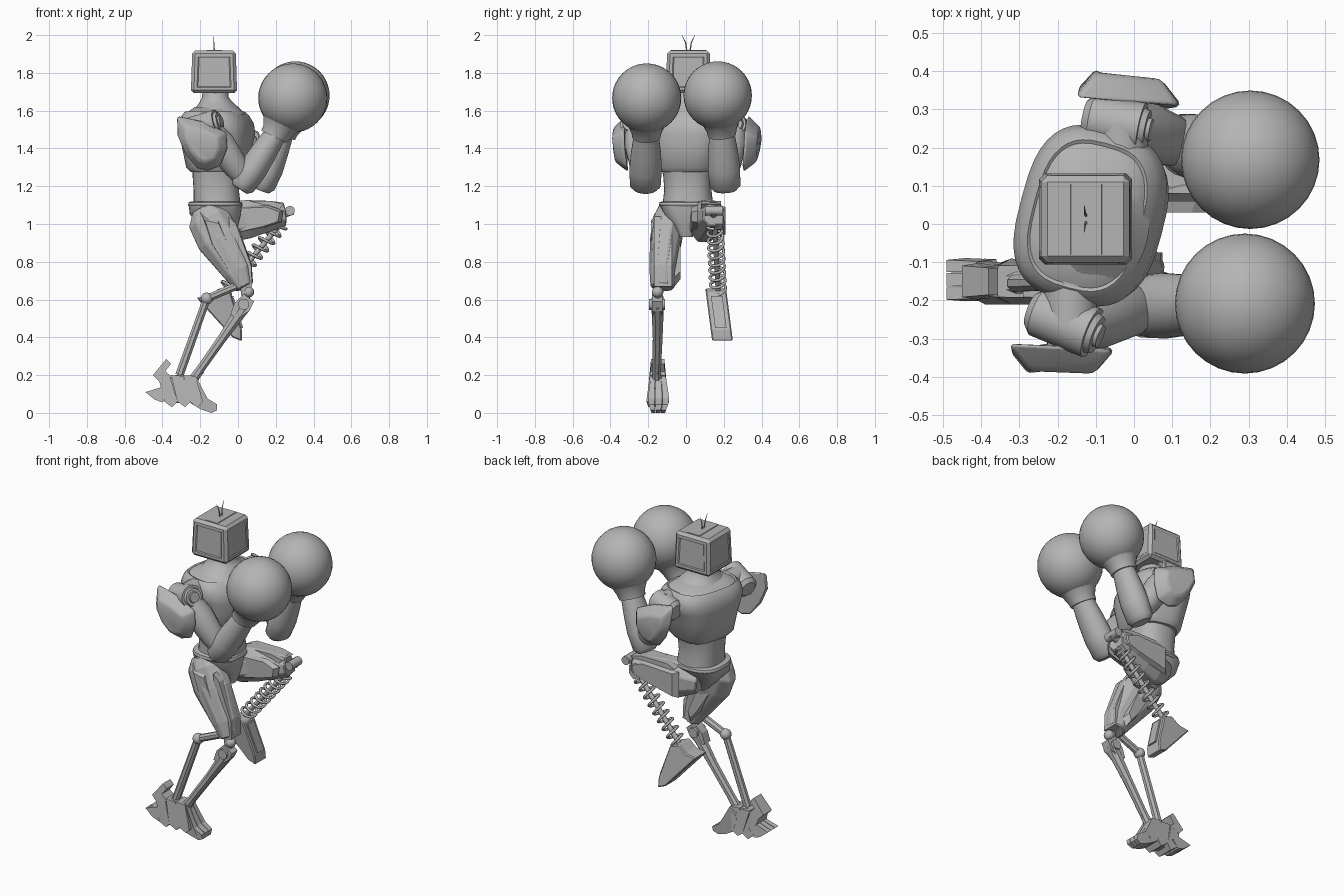
import bpy, bmesh, math
from mathutils import Vector, Matrix

cube = bpy.data.objects.get("Cube")
if cube:
    bpy.data.objects.remove(cube, do_unlink=True)

GREY = (0.46, 0.46, 0.46, 1)
metal = bpy.data.materials.new("plain grey")
metal.use_nodes = True
metal.diffuse_color = GREY
metal.node_tree.nodes["Principled BSDF"].inputs["Base Color"].default_value = GREY


def finish(name, bm, smooth=None, bevel=0):
    bmesh.ops.recalc_face_normals(bm, faces=bm.faces[:])
    me = bpy.data.meshes.new(name)
    bm.to_mesh(me)
    bm.free()
    ob = bpy.data.objects.new(name, me)
    bpy.context.collection.objects.link(ob)
    me.materials.append(metal)
    if bevel:
        mod = ob.modifiers.new("bevel", "BEVEL")
        mod.width = bevel
        mod.segments = 2 if smooth else 1
    if smooth:
        bpy.ops.object.select_all(action="DESELECT")
        ob.select_set(True)
        bpy.context.view_layer.objects.active = ob
        bpy.ops.object.shade_smooth_by_angle(angle=math.radians(smooth))
    return ob


def skin(name, rings, smooth=None, bevel=0):
    """Join closed rings of points into a capped skin."""
    bm = bmesh.new()
    loops = [[bm.verts.new(p) for p in ring] for ring in rings]
    n = len(loops[0])
    for a, b in zip(loops, loops[1:]):
        for i in range(n):
            j = (i + 1) % n
            bm.faces.new((a[i], a[j], b[j], b[i]))
    bm.faces.new(loops[0])
    bm.faces.new(loops[-1])
    return finish(name, bm, smooth, bevel)


def limb(name, stations, sides=20, smooth=40, bevel=0):
    """Stations are x, y, z, radius in the side plane, radius across."""
    pts = [Vector(s[:3]) for s in stations]
    axis = (pts[-1] - pts[0]).normalized()
    ref = Vector((0, 1, 0)) if abs(axis.y) < 0.8 else Vector((1, 0, 0))
    u = axis.cross(ref).normalized()
    v = axis.cross(u)
    rings = []
    for p, s in zip(pts, stations):
        rings.append([p + u * s[3] * math.cos(t) + v * s[-1] * math.sin(t)
                      for t in ((i + 0.5) * math.tau / sides for i in range(sides))])
    return skin(name, rings, smooth, bevel)


def rod(name, a, b, r, r2=None, sides=12, smooth=40):
    return limb(name, [(*a, r), (*b, r2 or r)], sides, smooth)


def ball(name, c, r):
    bm = bmesh.new()
    bmesh.ops.create_uvsphere(bm, u_segments=32, v_segments=20, radius=r,
                              matrix=Matrix.Translation(c))
    return finish(name, bm, 60)


def body(name, levels, yaw=0, power=2.6, smooth=40):
    """Levels are z, centre x, centre y, half depth, half width."""
    rings = []
    turn = Matrix.Rotation(math.radians(yaw), 3, "Z")
    for z, cx, cy, hx, hy in levels:
        ring = []
        for i in range(40):
            c, s = math.cos(i * math.tau / 40), math.sin(i * math.tau / 40)
            q = turn @ Vector((math.copysign(abs(c) ** (2 / power), c) * hx,
                               math.copysign(abs(s) ** (2 / power), s) * hy, 0))
            ring.append(q + Vector((cx, cy, z)))
        rings.append(ring)
    return skin(name, rings, smooth)


def slab(name, outline, y0, y1, shrink=1, smooth=None, bevel=0):
    """Side outline (x, z) drawn across from y0 to y1, shrunk at y1."""
    mx = sum(p[0] for p in outline) / len(outline)
    mz = sum(p[1] for p in outline) / len(outline)
    rings = [[(x, y0, z) for x, z in outline],
             [(mx + (x - mx) * shrink, y1, mz + (z - mz) * shrink) for x, z in outline]]
    return skin(name, rings, smooth, bevel)


# Head: chamfered box with a shallow panel on every upright side
bm = bmesh.new()
bmesh.ops.create_cube(bm, size=1)
for v in bm.verts:
    k = 1 if v.co.z < 0 else 0.94
    v.co = Vector((-0.127 + v.co.x * 0.245 * k, 0.013 + v.co.y * 0.24 * k, 1.805 + v.co.z * 0.225))
bmesh.ops.bevel(bm, geom=bm.edges[:], offset=0.016, segments=1, affect="EDGES")
bm.normal_update()
panels = [f for f in bm.faces if abs(f.normal.z) < 0.3 and f.calc_area() > 0.02]
for f in panels:
    bmesh.ops.inset_individual(bm, faces=[f], thickness=0.022)
    bmesh.ops.inset_individual(bm, faces=[f], thickness=0.008, depth=-0.004)
finish("head", bm)
slab("head_top_ridge", [(-0.17, 1.91), (-0.08, 1.91), (-0.085, 1.921), (-0.165, 1.921)], -0.08, 0.105)
for s in (-1, 1):
    limb("antenna", [(-0.125, 0.013 + s * 0.008, 1.91, 0.004), (-0.128, 0.013 + s * 0.015, 1.96, 0.003),
                     (-0.13, 0.013 + s * 0.034, 2.0, 0.001)], 6)

# Torso
body("neck", [(1.58, -0.11, 0.01, 0.15, 0.18), (1.615, -0.11, 0.01, 0.115, 0.135),
              (1.645, -0.115, 0.01, 0.088, 0.095), (1.67, -0.12, 0.01, 0.07, 0.075),
              (1.71, -0.12, 0.01, 0.068, 0.07)], power=2.1)
body("chest", [(1.275, -0.11, 0.01, 0.13, 0.15), (1.3, -0.11, 0.01, 0.155, 0.17),
               (1.4, -0.11, 0.015, 0.175, 0.19), (1.48, -0.11, 0.02, 0.188, 0.218),
               (1.53, -0.115, 0.022, 0.185, 0.232), (1.575, -0.12, 0.022, 0.163, 0.218),
               (1.595, -0.122, 0.022, 0.143, 0.195), (1.59, -0.122, 0.022, 0.137, 0.186),
               (1.62, -0.118, 0.02, 0.1, 0.13)], yaw=-15, power=2.9)
body("waist", [(1.09, -0.11, 0.01, 0.125, 0.135), (1.18, -0.115, 0.01, 0.12, 0.125),
               (1.25, -0.115, 0.01, 0.125, 0.13), (1.3, -0.11, 0.01, 0.13, 0.14)], power=2.4)
body("belt", [(1.09, -0.12, 0.005, 0.14, 0.14), (1.1, -0.12, 0.005, 0.145, 0.148),
              (1.115, -0.12, 0.005, 0.14, 0.145), (1.12, -0.12, 0.005, 0.125, 0.13)])
body("pelvis", [(0.93, -0.08, 0.0, 0.06, 0.035), (0.99, -0.1, 0.0, 0.1, 0.07),
                (1.05, -0.12, 0.0, 0.135, 0.12), (1.095, -0.12, 0.005, 0.14, 0.14)], power=3)

# Arms: side, sign, drum back, drum front, elbow, wrist, glove centre, glove radius, pad shift
PAD = [(-0.33, 1.58), (-0.325, 1.47), (-0.285, 1.37), (-0.22, 1.29), (-0.16, 1.275),
       (-0.09, 1.3), (-0.05, 1.4), (-0.055, 1.49), (-0.19, 1.55)]
ARMS = [("right", -1, (-0.25, -0.23, 1.5), (-0.11, -0.285, 1.54),
         (0.04, -0.215, 1.23), (0.195, -0.21, 1.47), (0.29, -0.208, 1.667), 0.183, 0),
        ("left", 1, (-0.11, 0.275, 1.51), (0.02, 0.25, 1.53),
         (0.14, 0.205, 1.23), (0.235, 0.19, 1.48), (0.304, 0.168, 1.68), 0.181, 0.175)]
for side, s, back, front, el, wr, gl, r, shift in ARMS:
    B, F, E, W, G = map(Vector, (back, front, el, wr, gl))
    out = (F - B).normalized()
    S = B.lerp(F, 0.6)
    limb(side + "_shoulder_drum", [(*(B - out * 0.02), 0.045), (*B, 0.065), (*F, 0.068)], 24)
    rod(side + "_shoulder_ring", F, F + out * 0.015, 0.055, 0.05, 24)
    rod(side + "_shoulder_cap", F, F + out * 0.025, 0.034, 0.03, 24)
    rod(side + "_shoulder_root", S, (S.x, s * 0.14, S.z), 0.07)
    limb(side + "_upper_arm", [(*S, 0.06), (*S.lerp(E, 0.35), 0.08), (*S.lerp(E, 0.75), 0.068), (*E, 0.05)])
    pad = slab(side + "_shoulder_pad", [(x + shift, z) for x, z in PAD], s * 0.338, s * 0.397, 0.62, 50, 0.014)
    for vert in pad.data.vertices:
        vert.co.y -= 0.14 * (vert.co.x - shift + 0.19) if s > 0 else 0
        vert.co.y -= s * 0.2 * abs(vert.co.z - 1.44)
    rod(side + "_pad_mount", S - Vector((0, 0, 0.05)), (S.x - 0.02, s * 0.35, 1.44), 0.05, 0.05)
    D = (W - E).normalized()
    limb(side + "_forearm", [(*(E - D * 0.055), 0.045, 0.06), (*(E - D * 0.03), 0.068, 0.082),
                             (*E.lerp(W, 0.25), 0.076, 0.086), (*E.lerp(W, 0.6), 0.07, 0.08), (*W, 0.06, 0.066)], 24)
    limb(side + "_glove_cuff", [(*(W - D * 0.01), 0.075), (*(W + D * 0.02), 0.08),
                                (*W.lerp(G, 0.35), 0.105), (*W.lerp(G, 0.6), 0.15)], 24)
    ball(side + "_glove", gl, r)

# Standing right leg
limb("right_thigh", [(-0.18, -0.085, 1.09, 0.07, 0.06), (-0.16, -0.09, 1.03, 0.115, 0.085),
                     (-0.1, -0.105, 0.92, 0.125, 0.085), (0.0, -0.125, 0.75, 0.085, 0.07),
                     (0.035, -0.125, 0.665, 0.052, 0.065)], 10, None, 0.006)
for y0, y1 in ((-0.15, -0.185), (-0.06, -0.03)):
    slab("thigh_side_plate", [(-0.2, 1.06), (-0.11, 1.04), (-0.03, 0.86), (0.03, 0.72),
                              (0.01, 0.67), (-0.05, 0.74), (-0.15, 0.9)], y0, y1, 0.8)
slab("thigh_front_plate", [(-0.05, 1.04), (-0.01, 1.0), (0.07, 0.78), (0.075, 0.67), (0.03, 0.66), (-0.04, 0.9)],
     -0.17, -0.075, 1)
rod("knee_post", (0.03, -0.15, 0.69), (0.045, -0.15, 0.58), 0.022)
ball("knee_ball", (0.055, -0.15, 0.64), 0.03)
rod("knee_axle", (0.03, -0.195, 0.575), (0.03, -0.11, 0.575), 0.03)
slab("knee_block", [(-0.02, 0.58), (0.03, 0.63), (0.085, 0.59), (0.06, 0.54), (0.0, 0.5), (-0.04, 0.52)], -0.18, -0.125)
rod("knee_link", (0.01, -0.15, 0.68), (-0.165, -0.15, 0.605), 0.022, sides=8)
ball("link_joint", (-0.165, -0.15, 0.605), 0.032)
rod("rear_shin_rod", (-0.165, -0.15, 0.605), (-0.31, -0.155, 0.2), 0.022, 0.024, 8)
limb("main_shin", [(0.03, -0.15, 0.56, 0.038, 0.035), (-0.08, -0.15, 0.4, 0.026, 0.028),
                   (-0.2, -0.155, 0.23, 0.024, 0.024), (-0.27, -0.155, 0.13, 0.032, 0.03)], 8, None)
rod("shin_piston", (0.06, -0.15, 0.56), (-0.23, -0.15, 0.2), 0.012, sides=8)

# Right foot: core, toes, heel and fins, narrowing toward the ankle and the sole
foot = [slab("foot_core", [(-0.41, 0.11), (-0.39, 0.18), (-0.3, 0.21), (-0.23, 0.17), (-0.24, 0.06), (-0.34, 0.05)],
             -0.195, -0.115, bevel=0.01)]
for y, w in ((-0.185, 0.034), (-0.145, 0.038), (-0.106, 0.034)):
    foot.append(slab("toe", [(-0.27, 0.17), (-0.22, 0.19), (-0.19, 0.13), (-0.16, 0.075), (-0.11, 0.045),
                             (-0.11, 0.015), (-0.14, 0.0), (-0.2, 0.02), (-0.25, 0.05)], y - w / 2, y + w / 2))
    foot.append(slab("heel_spur", [(-0.49, 0.11), (-0.41, 0.135), (-0.36, 0.1), (-0.4, 0.055), (-0.44, 0.07)],
                     y - w / 2, y + w / 2))
for x in (-0.37, -0.3, -0.235):
    foot.append(slab("foot_plate", [(x - 0.055, 0.2), (x + 0.01, 0.195), (x + 0.05, 0.06), (x + 0.02, 0.03),
                                    (x - 0.02, 0.06)], -0.21, -0.09))
foot.append(slab("ankle_fin", [(-0.45, 0.2), (-0.38, 0.285), (-0.355, 0.26), (-0.385, 0.22), (-0.35, 0.19), (-0.41, 0.16)],
                 -0.21, -0.09))
for ob in foot:
    for vert in ob.data.vertices:
        z = vert.co.z
        pinch = 1 - 2.6 * min(max(z - 0.08, 0), 0.16) - 6 * max(0.06 - z, 0)
        vert.co.y = -0.15 + (vert.co.y + 0.15) * pinch
rod("foot_spike", (-0.27, -0.15, 0.13), (-0.18, -0.15, 0.215), 0.008, 0.002, 6)

# Raised left leg
limb("left_thigh", [(-0.15, 0.07, 1.01, 0.07, 0.07), (-0.05, 0.095, 1.01, 0.115, 0.088),
                    (0.05, 0.115, 1.025, 0.11, 0.088), (0.17, 0.135, 1.043, 0.086, 0.078),
                    (0.245, 0.145, 1.05, 0.068, 0.062)], 8, None, 0.006)
slab("thigh_top_plate", [(-0.05, 1.1), (0.0, 1.122), (0.17, 1.122), (0.245, 1.105), (0.22, 1.08), (0.0, 1.07)], 0.08, 0.185)
for y0, y1 in ((0.18, 0.21), (0.06, 0.03)):
    slab("thigh_side_plate", [(-0.08, 1.09), (0.16, 1.1), (0.24, 1.07), (0.23, 1.01), (0.14, 0.98), (-0.08, 0.93)],
         y0, y1, 0.85)
rod("left_knee_pin", (0.23, 0.145, 1.05), (0.29, 0.15, 1.07), 0.022)
rod("left_knee_axle", (0.275, 0.1, 1.07), (0.275, 0.195, 1.07), 0.026)
slab("left_knee_clamp", [(0.2, 1.04), (0.25, 1.05), (0.25, 1.0), (0.22, 0.97), (0.19, 0.99)], 0.115, 0.195)

# Spring shin, wound round a thin core rod
TOP, LOW = Vector((0.225, 0.152, 1.0)), Vector((-0.07, 0.17, 0.65))
rod("spring_core", TOP, LOW, 0.014)
axis = (LOW - TOP).normalized()
u = axis.cross(Vector((0, 1, 0))).normalized()
v = axis.cross(u)
curve = bpy.data.curves.new("shin_spring", "CURVE")
curve.dimensions = "3D"
curve.bevel_depth = 0.008
curve.bevel_resolution = 1
turns, steps = 9, 160
path = curve.splines.new("POLY")
path.points.add(steps)
for i, p in enumerate(path.points):
    t = i * turns * math.tau / steps
    p.co = (*(TOP.lerp(LOW, i / steps) + (u * math.cos(t) + v * math.sin(t)) * 0.04), 1)
spring = bpy.data.objects.new("shin_spring", curve)
bpy.context.collection.objects.link(spring)
curve.materials.append(metal)
bpy.ops.object.select_all(action="DESELECT")
spring.select_set(True)
bpy.context.view_layer.objects.active = spring
bpy.ops.object.convert(target="MESH")

# Left foot: hanging wedge with a raised instep plate
wedge = [(-0.22, 0.61), (-0.15, 0.62), (-0.1, 0.66), (-0.04, 0.64), (0.02, 0.44), (0.02, 0.38), (-0.03, 0.4)]
left_foot = slab("left_foot", wedge, 0.115, 0.225, bevel=0.006)
instep = slab("instep_plate", [(-0.06, 0.62), (-0.025, 0.62), (0.028, 0.45), (0.0, 0.45)], 0.14, 0.2)
for ob in (left_foot, instep):
    for vert in ob.data.vertices:
        vert.co.y += (0.56 - vert.co.z) * 0.13
